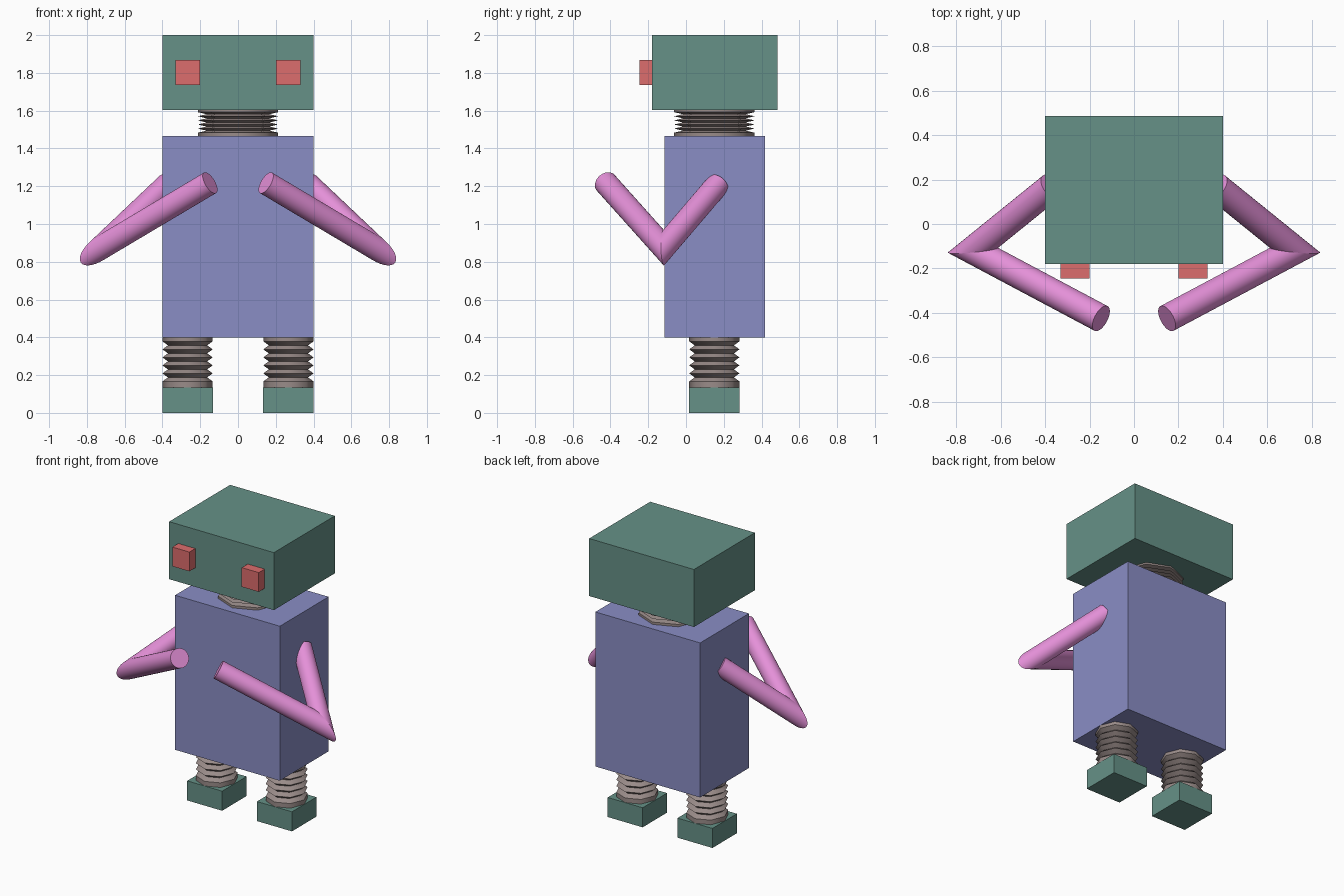
import bpy, bmesh, math
from mathutils import Vector

if "Cube" in bpy.data.objects:
    bpy.data.objects.remove(bpy.data.objects["Cube"])


def material(name, rgb):
    m = bpy.data.materials.new(name)
    m.diffuse_color = (*rgb, 1)
    m.use_nodes = True
    m.node_tree.nodes["Principled BSDF"].inputs["Base Color"].default_value = m.diffuse_color
    return m


TEAL = material("teal", (0.133, 0.283, 0.242))
BLUE = material("blue", (0.254, 0.27, 0.558))
PINK = material("pink", (0.78, 0.28, 0.69))
RED = material("red", (0.72, 0.153, 0.153))
METAL = material("metal", (0.32, 0.26, 0.25))


def finish(bm, name, mat):
    bmesh.ops.recalc_face_normals(bm, faces=bm.faces[:])
    mesh = bpy.data.meshes.new(name)
    bm.to_mesh(mesh)
    bm.free()
    mesh.materials.append(mat)
    ob = bpy.data.objects.new(name, mesh)
    bpy.context.collection.objects.link(ob)
    return ob


def box(name, lo, hi, mat):
    lo, hi = Vector(lo), Vector(hi)
    bm = bmesh.new()
    bmesh.ops.create_cube(bm, size=1)
    bmesh.ops.scale(bm, vec=hi - lo, verts=bm.verts[:])
    bmesh.ops.translate(bm, vec=(lo + hi) / 2, verts=bm.verts[:])
    return finish(bm, name, mat)


def skin(rings, name, mat):
    """Join rings of points into a capped tube, smooth around, sharp at each ring."""
    bm = bmesh.new()
    loops = [[bm.verts.new(p) for p in ring] for ring in rings]
    n = len(loops[0])
    for a, b in zip(loops, loops[1:]):
        for i in range(n):
            j = (i + 1) % n
            bm.faces.new((a[i], a[j], b[j], b[i])).smooth = True
    bm.faces.new(loops[0])
    bm.faces.new(loops[-1])
    for loop in loops:
        for i in range(n):
            bm.edges.get((loop[i], loop[(i + 1) % n])).smooth = False
    return finish(bm, name, mat)


def bellows(name, x, y, z0, z1, r):
    # flat collar at each end, with zigzag folds between
    profile = [(0, 1), (0.12, 1)]
    for k in range(5):
        profile += [(0.20 + 0.16 * k, 0.78), (0.28 + 0.16 * k, 1)]
    profile += [(1, 1)]
    rings = [[(x + r * s * math.cos(i * math.pi / 4),
               y + r * s * math.sin(i * math.pi / 4),
               z0 + (z1 - z0) * t) for i in range(8)] for t, s in profile]
    return skin(rings, name, METAL)


def arm(name, side):
    # bent tube with a mitred elbow
    shoulder, elbow, hand = [Vector((side * x, y, z)) for x, y, z in (
        (0.37, 0.169, 1.211), (0.725, -0.118, 0.875), (0.148, -0.425, 1.218))]
    r, n = 0.063, 32
    d1, d2 = (elbow - shoulder).normalized(), (hand - elbow).normalized()
    u = d1.cross(d2).normalized()
    v = d1.cross(u)
    miter = d1 + d2
    start = [shoulder + r * (u * math.cos(a) + v * math.sin(a))
             for a in (2 * math.pi * i / n for i in range(n))]

    def slide(p, d, point, normal):
        return p + d * ((point - p).dot(normal) / d.dot(normal))

    bend = [slide(p, d1, elbow, miter) for p in start]
    end = [slide(p, d2, hand, d2) for p in bend]
    return skin([start, bend, end], name, PINK)


# Head, neck and torso
box("head", (-0.4, -0.18, 1.603), (0.4, 0.485, 2.0), TEAL)
bellows("neck", 0, 0.15, 1.467, 1.603, 0.213)
box("torso", (-0.4, -0.115, 0.4), (0.4, 0.417, 1.467), BLUE)

# Paired eyes, arms, legs and feet
for label, s in (("left", 1), ("right", -1)):
    xe = sorted((s * 0.2, s * 0.33))
    box(label + "_eye", (xe[0], -0.245, 1.735), (xe[1], -0.178, 1.868), RED)
    arm(label + "_arm", s)
    bellows(label + "_leg", s * 0.267, 0.15, 0.135, 0.4, 0.133)
    xf = sorted((s * 0.133, s * 0.4))
    box(label + "_foot", (xf[0], 0.017, 0), (xf[1], 0.283, 0.135), TEAL)
